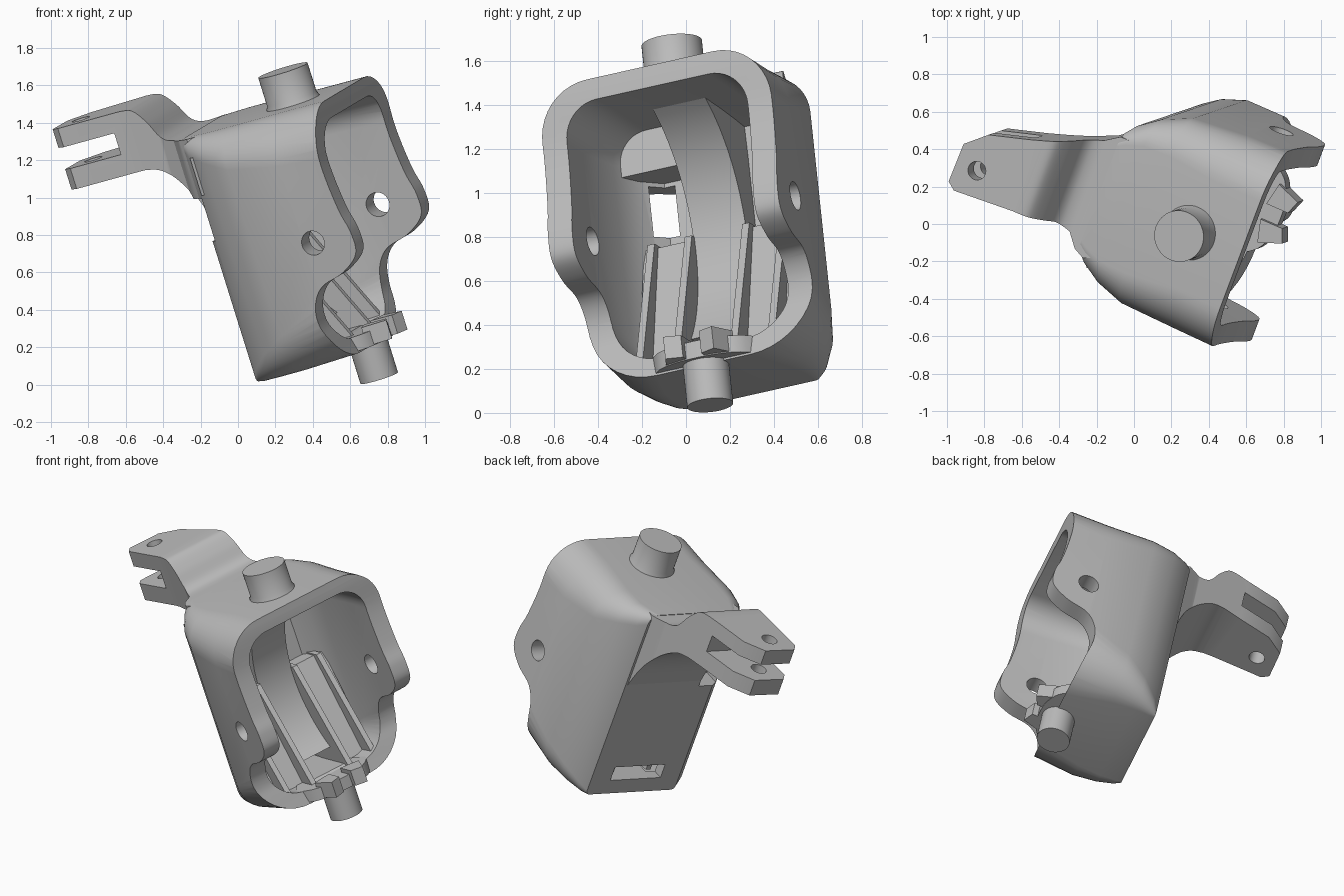
import bpy, bmesh, math
from mathutils import Matrix, Vector

if "Cube" in bpy.data.objects:
    bpy.data.objects.remove(bpy.data.objects["Cube"])

# Local frame of the tilted housing: a = towards the opening, b = sideways, h = along the pins
U = Vector((-0.297, -0.101, 0.949)).normalized()
F = Vector((0.89, -0.388, 0.238))
F = (F - U * F.dot(U)).normalized()
S = U.cross(F)
FRAME = Matrix((F, S, U)).transposed().to_4x4()
FRAME.translation = (0.755, 0.11, 0.035)

metal = bpy.data.materials.new("grey_metal")
metal.diffuse_color = (0.5, 0.5, 0.5, 1)
metal.use_nodes = True
metal.node_tree.nodes["Principled BSDF"].inputs["Base Color"].default_value = metal.diffuse_color


def make(name, bm):
    bmesh.ops.recalc_face_normals(bm, faces=bm.faces)
    me = bpy.data.meshes.new(name)
    bm.to_mesh(me)
    bm.free()
    me.materials.append(metal)
    ob = bpy.data.objects.new(name, me)
    bpy.context.collection.objects.link(ob)
    ob.matrix_world = FRAME
    return ob


def loft(name, rings):
    bm = bmesh.new()
    vs = [[bm.verts.new(p) for p in r] for r in rings]
    n = len(vs[0])
    for r0, r1 in zip(vs, vs[1:]):
        for i in range(n):
            j = (i + 1) % n
            bm.faces.new((r0[i], r0[j], r1[j], r1[i]))
    bm.faces.new(vs[0])
    bm.faces.new(vs[-1])
    return make(name, bm)


def side_prism(name, pts, b0, b1):       # (a, h) outline pushed along b
    return loft(name, [[(a, b, h) for a, h in pts] for b in (b0, b1)])


def plan_prism(name, pts, h0, h1):       # (a, b) outline pushed along h
    return loft(name, [[(a, b, h) for a, b in pts] for h in (h0, h1)])


def box(name, a0, a1, b0, b1, h0, h1):
    return plan_prism(name, [(a0, b0), (a1, b0), (a1, b1), (a0, b1)], h0, h1)


def circle(x, y, r, n=32):
    return [(x + r * math.cos(2 * math.pi * i / n), y + r * math.sin(2 * math.pi * i / n))
            for i in range(n)]


def spline(p, steps=6):                  # smooth open curve through the points
    out = []
    for i in range(len(p) - 1):
        q = [Vector(p[max(0, min(len(p) - 1, i + k))]) for k in (-1, 0, 1, 2)]
        for s in range(steps):
            t = s / steps
            v = 0.5 * (2 * q[1] + (q[2] - q[0]) * t + (2 * q[0] - 5 * q[1] + 4 * q[2] - q[3]) * t * t
                       + (3 * q[1] - q[0] - 3 * q[2] + q[3]) * t ** 3)
            out.append((v.x, v.y))
    return out + [tuple(p[-1])]


def section(a, w, h0, h1, rt, rb, n=10):  # rounded cross-section of the housing
    pts = []
    for cx, cy, r, start in ((1, 1, rt, 0), (-1, 1, rt, 90), (-1, -1, rb, 180), (1, -1, rb, 270)):
        x = cx * (w - r)
        y = h1 - r if cy > 0 else h0 + r
        for i in range(n + 1):
            t = math.radians(start + 90 * i / n)
            pts.append((a, x + r * math.cos(t), y + r * math.sin(t)))
    return pts


def boolean(ob, cutter, op='DIFFERENCE', drop=True):
    m = ob.modifiers.new("cut", 'BOOLEAN')
    m.object, m.operation, m.solver = cutter, op, 'EXACT'
    bpy.context.view_layer.objects.active = ob
    bpy.context.view_layer.update()
    bpy.ops.object.modifier_apply(modifier=m.name)
    if drop:
        bpy.data.objects.remove(cutter)


# Housing: shell with chamfered back corners, rounder towards the opening
housing = loft("housing", [section(-0.54, 0.345, 0.185, 1.55, 0.07, 0.03),
                           section(-0.50, 0.40, 0.18, 1.55, 0.10, 0.08),
                           section(-0.40, 0.475, 0.18, 1.55, 0.14, 0.15),
                           section(-0.25, 0.54, 0.18, 1.55, 0.20, 0.23),
                           section(0.05, 0.56, 0.185, 1.55, 0.25, 0.33),
                           section(0.55, 0.575, 0.19, 1.55, 0.26, 0.36)])
# Front edge with ears around the holes and round notches below them
edge = spline([(0.305, 1.75), (0.305, 1.5), (0.285, 1.25), (0.305, 1.0), (0.335, 0.86), (0.325, 0.74),
               (0.22, 0.66), (0.08, 0.615), (0.01, 0.53), (-0.01, 0.42), (0.01, 0.3), (0.06, 0.05)])
boolean(housing, side_prism("trim", edge + [(-0.8, 0.05), (-0.8, 1.75)], -0.8, 0.8), 'INTERSECT')
# Hollow inside
boolean(housing, loft("hollow", [section(-0.47, 0.29, 0.26, 1.42, 0.08, 0.04),
                                 section(-0.36, 0.37, 0.265, 1.43, 0.12, 0.10),
                                 section(-0.20, 0.425, 0.27, 1.44, 0.15, 0.18),
                                 section(0.10, 0.445, 0.27, 1.45, 0.17, 0.25),
                                 section(0.70, 0.455, 0.27, 1.45, 0.17, 0.27)]))
# Cross holes through the ears
boolean(housing, side_prism("cross_drill", circle(0.105, 0.855, 0.066), -0.9, 0.9))

# Curved channel along the inside of the back wall
arc = [(0.345 + 0.695 * math.cos(t), 0.85 + 0.695 * math.sin(t))
       for t in [math.radians(120.5 + 119 * i / 28) for i in range(29)]]
channel = side_prism("curved_channel", arc + [(-0.49, 0.25), (-0.49, 1.45)], -0.13, 0.13)

# Fork arm: stepped strap behind the top
top = spline([(-0.46, 1.546), (-0.54, 1.547), (-0.64, 1.55), (-0.70, 1.585), (-0.75, 1.68),
              (-0.81, 1.755), (-0.88, 1.77)])
fork = [(-1.285, 1.77), (-1.285, 1.665), (-0.945, 1.665), (-0.945, 1.545),
        (-1.285, 1.545), (-1.285, 1.43)]
under = spline([(-0.84, 1.43), (-0.75, 1.405), (-0.65, 1.31), (-0.58, 1.18), (-0.535, 1.0)])
arm = side_prism("fork_arm", top + fork + under + [(-0.48, 1.0)], -0.5, 0.5)
plan = [(-0.4, -0.32), (-0.50, -0.36), (-0.56, -0.33), (-0.62, -0.255), (-0.70, -0.23), (-0.9, -0.23),
        (-1.24, -0.255), (-1.285, -0.22), (-1.28, 0.0), (-1.17, 0.10), (-0.95, 0.165), (-0.62, 0.275),
        (-0.54, 0.33), (-0.4, 0.33)]
boolean(arm, plan_prism("arm_outline", plan, 0.8, 2.0), 'INTERSECT')
boolean(arm, plan_prism("arm_drill", circle(-1.16, -0.105, 0.05), 1.2, 2.0))

# Back windows: a low slot and an upper corner opening
slot = box("slot", -0.7, 0.0, -0.20, 0.19, 0.285, 0.385)
window = box("window", -0.62, -0.40, -0.39, -0.24, 0.98, 1.22)
boolean(housing, slot, drop=False)
boolean(channel, slot)
boolean(housing, window, drop=False)
boolean(arm, window)

# Upper block beside the channel
upper = box("upper_block", -0.49, -0.25, -0.42, -0.12, 1.24, 1.45)

parts = [housing, channel, arm, upper]
# Gussets on both sides of the channel: a filled back and two ribs each
for side, name in ((-1, "near"), (1, "far")):
    parts.append(side_prism(name + "_gusset_back",
                            [(-0.47, 0.40), (-0.47, 0.91), (-0.36, 0.91), (-0.12, 0.25), (-0.3, 0.25)],
                            side * 0.125, side * 0.38))
    for k, b in enumerate((0.125, 0.31)):
        parts.append(side_prism("%s_rib_%d" % (name, k + 1),
                                [(-0.47, 0.30), (-0.47, 0.92), (-0.32, 0.92), (0.0, 0.25)],
                                side * b, side * (b + 0.035)))

# Bottom lip with two stop tabs
lip = spline([(-0.02, -0.27), (0.07, -0.2), (0.115, -0.1), (0.125, 0), (0.115, 0.1), (0.07, 0.2),
              (-0.02, 0.27)], 4)
parts.append(plan_prism("bottom_lip", lip + [(-0.14, 0.2), (-0.14, -0.2)], 0.195, 0.275))
for side, name in ((-1, "near"), (1, "far")):
    pts = [(0.03, 0.045), (0.16, 0.045), (0.19, 0.12), (0.06, 0.17)]
    parts.append(plan_prism(name + "_stop_tab", [(a, side * b) for a, b in pts], 0.20, 0.305))

# Pivot pins
parts.append(loft("lower_pin", [[(a, b, h) for a, b in circle(0, 0, 0.105, 48)] for h in (0, 0.24)]))
parts.append(loft("upper_pin", [[(a, b, h) for a, b in circle(0, 0, r, 48)]
                                for r, h in ((0.15, 1.53), (0.147, 1.555), (0.138, 1.575),
                                             (0.138, 1.733))]))

# Smooth shading with sharp edges kept
for ob in parts:
    bpy.ops.object.select_all(action='DESELECT')
    ob.select_set(True)
    bpy.context.view_layer.objects.active = ob
    bpy.ops.object.shade_smooth_by_angle(angle=math.radians(32))
